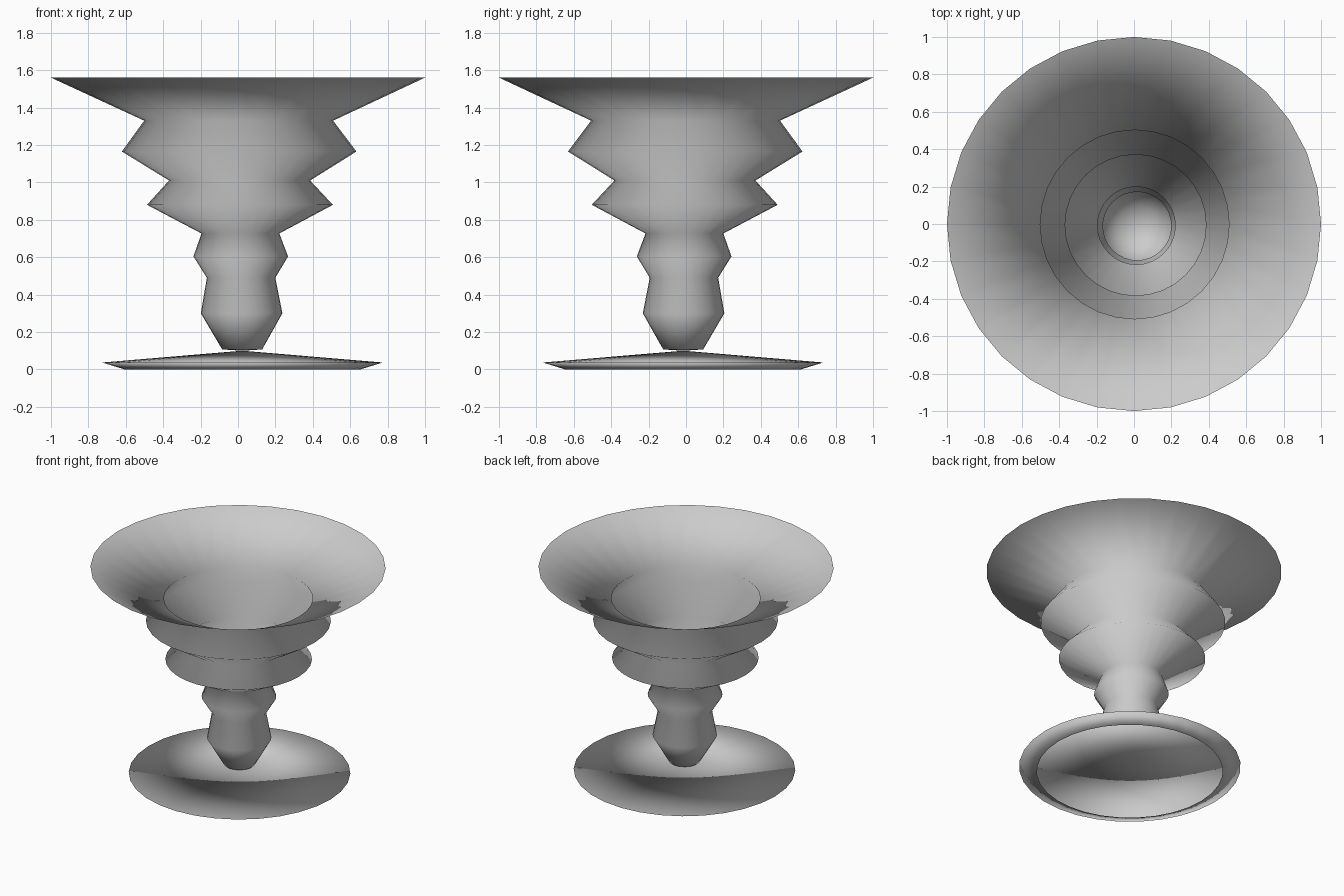
import bpy, bmesh, math

if "Cube" in bpy.data.objects:
    bpy.data.objects.remove(bpy.data.objects["Cube"])

SIDES = 32
HEIGHT = 1.56
# Profile (radius, height) from bowl rim down the stem, through the pinch, to the foot
PROFILE = [(1.0, 1.56), (0.505, 1.33), (0.627, 1.165), (0.377, 1.01),
           (0.497, 0.88), (0.208, 0.727), (0.253, 0.604), (0.183, 0.49),
           (0.218, 0.30), (0.107, 0.107), (0.0, 0.10), (0.751, 0.037),
           (0.63, 0.0)]

bm = bmesh.new()


def ring(radius, z):
    # The axis leans slightly towards the foot
    lean = 1 - z / HEIGHT
    cx, cy = 0.024 * lean, -0.016 * lean
    if radius == 0:
        return [bm.verts.new((cx, cy, z))] * SIDES
    angles = [2 * math.pi * i / SIDES for i in range(SIDES)]
    return [bm.verts.new((cx + radius * math.cos(a), cy + radius * math.sin(a), z))
            for a in angles]


# Open revolved sheet: hollow bowl, stem and hollow foot
rings = [ring(r, z) for r, z in PROFILE]
for upper, lower in zip(rings, rings[1:]):
    for i in range(SIDES):
        j = (i + 1) % SIDES
        corners = [upper[i], lower[i], lower[j], upper[j]]
        face = bm.faces.new(list(dict.fromkeys(corners)))
        face.smooth = True

mesh = bpy.data.meshes.new("goblet")
bm.to_mesh(mesh)
bm.free()
bpy.context.collection.objects.link(bpy.data.objects.new("goblet", mesh))
